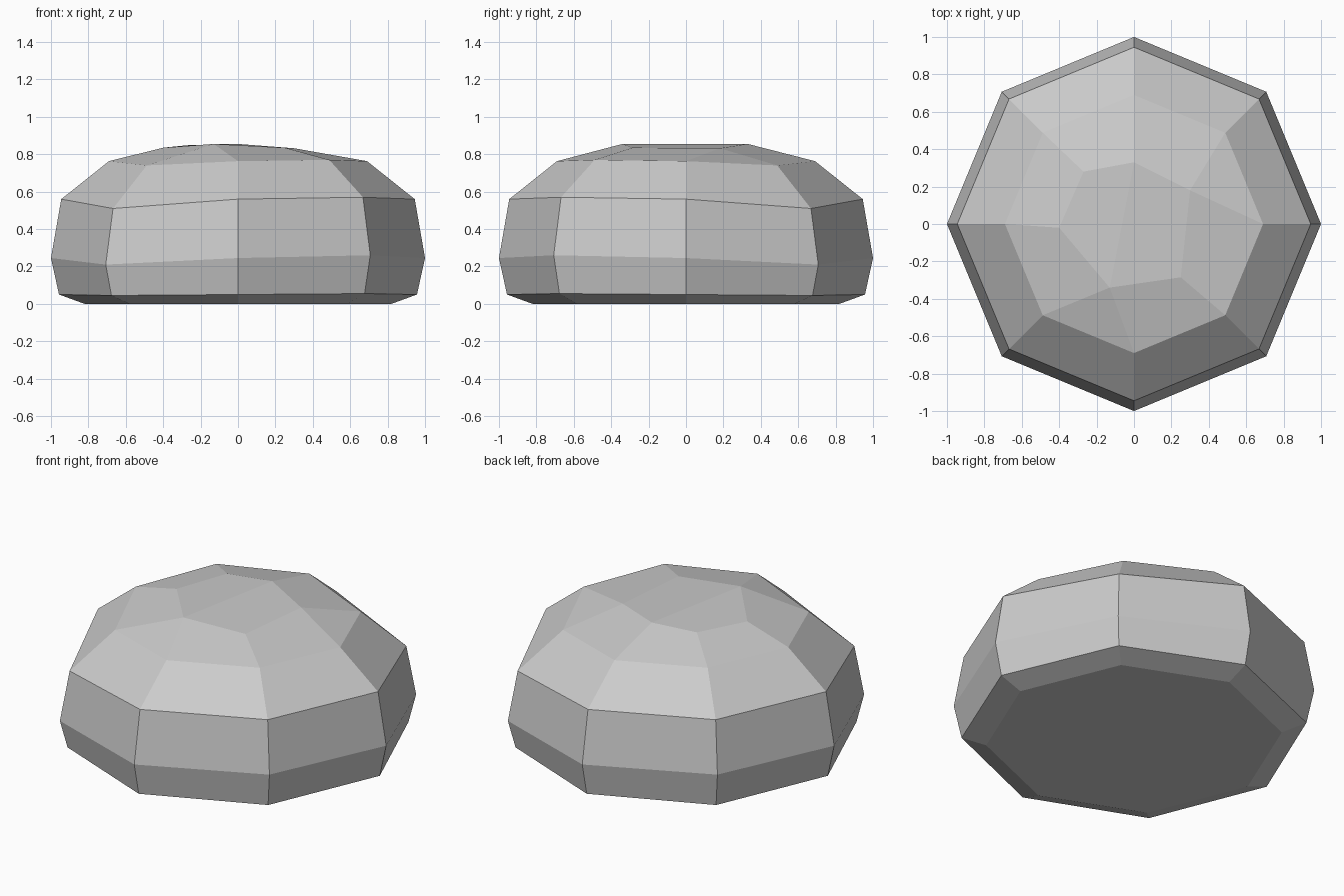
import bpy
import bmesh
from math import cos, sin, pi

default = bpy.data.objects.get("Cube")
if default:
    bpy.data.objects.remove(default, do_unlink=True)

# Single stone colour
GREY = (0.6, 0.6, 0.6, 1.0)
stone = bpy.data.materials.new("stone_grey")
stone.use_nodes = True
stone.diffuse_color = GREY
stone.node_tree.nodes["Principled BSDF"].inputs["Base Color"].default_value = GREY

SIDES = 8
# Each ring: radius, then heights at the axes, at the +x+y diagonal and at the +x-y diagonal
RINGS = [
    (0.82, 0.0, 0.0, 0.0),
    (0.957, 0.05, 0.045, 0.055),
    (1.0, 0.245, 0.21, 0.26),
    (0.945, 0.56, 0.51, 0.57),
    (0.69, 0.763, 0.74, 0.77),
]
# Irregular crown corners, counter-clockwise, and the crown corner above each side
CROWN = [(0.30, 0.18, 0.832), (0, 0.33, 0.855), (-0.27, 0.28, 0.848),
         (-0.40, -0.02, 0.835), (-0.13, -0.34, 0.855), (0.25, -0.285, 0.835)]
CROWN_LINKS = [0, 0, 1, 2, 3, 4, 4, 5]

bm = bmesh.new()


def add_ring(radius, axis_z, rising_z, falling_z):
    heights = (axis_z, rising_z, axis_z, falling_z)
    return [bm.verts.new((radius * cos(i * 2 * pi / SIDES),
                          radius * sin(i * 2 * pi / SIDES),
                          heights[i % 4])) for i in range(SIDES)]


def bridge(lower, upper):
    for i in range(SIDES):
        j = (i + 1) % SIDES
        corners = [lower[i], lower[j], upper[j], upper[i]]
        # Merged crown corners turn the quad into a triangle
        bm.faces.new(list(dict.fromkeys(corners)))


# Stacked walls and shoulder
rings = [add_ring(*ring) for ring in RINGS]
for lower, upper in zip(rings, rings[1:]):
    bridge(lower, upper)

# Crown, creased across the middle
crown = [bm.verts.new(point) for point in CROWN]
bridge(rings[-1], [crown[i] for i in CROWN_LINKS])
bm.faces.new(crown[1:5])
bm.faces.new(crown[4:] + crown[:2])

# Flat underside
bm.faces.new(rings[0][::-1])
bmesh.ops.recalc_face_normals(bm, faces=bm.faces)

mesh = bpy.data.meshes.new("rock")
bm.to_mesh(mesh)
bm.free()
mesh.materials.append(stone)
rock = bpy.data.objects.new("rock", mesh)
bpy.context.collection.objects.link(rock)
